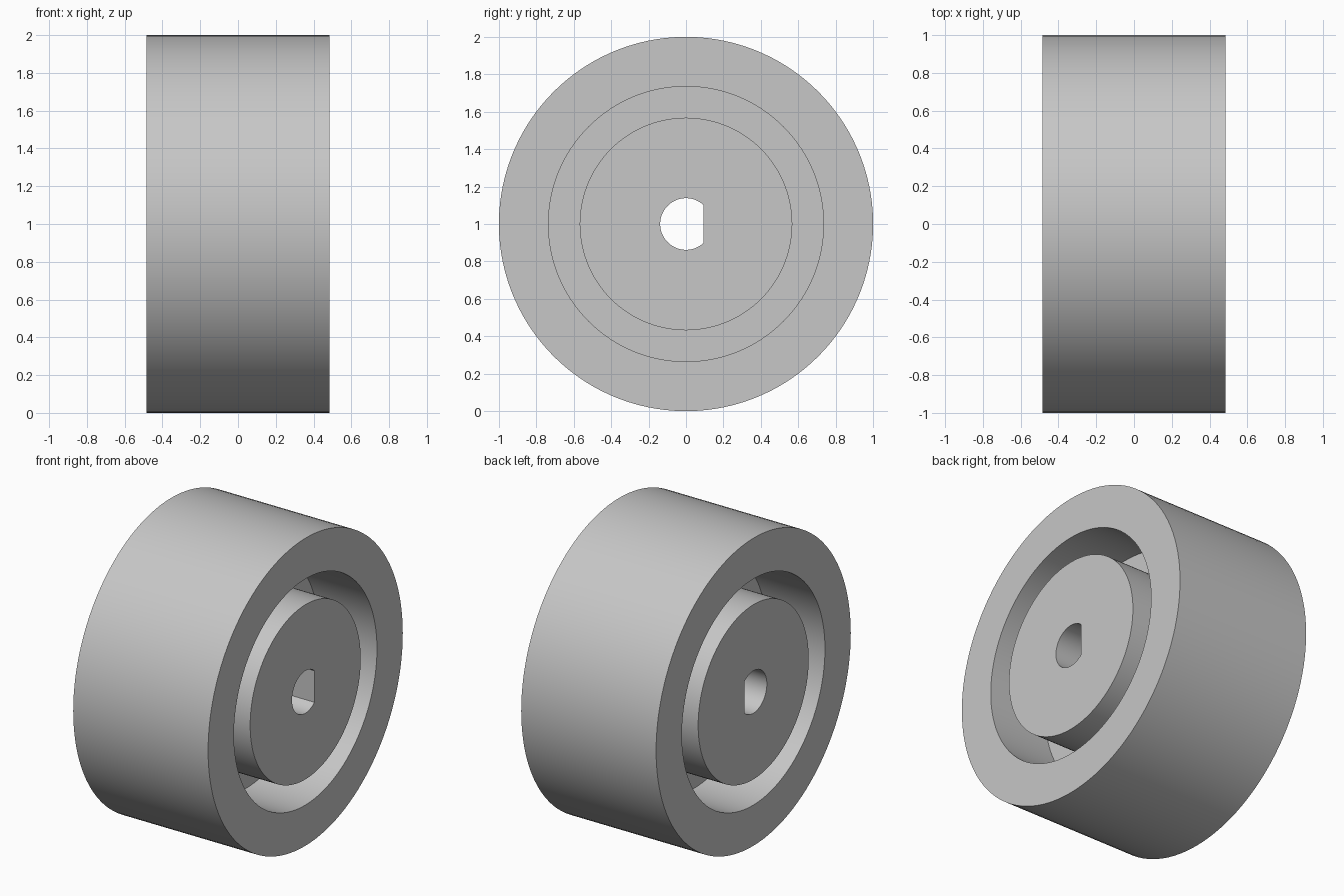
import bpy, bmesh, math

cube = bpy.data.objects.get("Cube")
if cube:
    bpy.data.objects.remove(cube, do_unlink=True)

SEGMENTS = 120
HALF_WIDTH, HALF_WEB = 0.485, 0.065
RIM_OUTER, RIM_INNER, HUB, BORE = 1.0, 0.735, 0.568, 0.138
FLAT = BORE * math.cos(math.radians(48))  # flat side of the D-shaped bore

grey = bpy.data.materials.new("light_grey")
grey.use_nodes = True
colour = (0.57, 0.57, 0.57, 1)
grey.diffuse_color = colour
grey.node_tree.nodes["Principled BSDF"].inputs["Base Color"].default_value = colour

# Half cross-section from the bore out to the tread, mirrored to the other side
half = [(HALF_WIDTH, BORE), (HALF_WIDTH, HUB), (HALF_WEB, HUB),
        (HALF_WEB, RIM_INNER), (HALF_WIDTH, RIM_INNER), (HALF_WIDTH, RIM_OUTER)]
profile = half + [(-x, r) for x, r in reversed(half)]

# Revolve the section about the x axis, clamping the bore to its flat
bm = bmesh.new()
rings = []
for x, r in profile:
    ring = []
    for i in range(SEGMENTS):
        a = math.tau * i / SEGMENTS
        y = r * math.cos(a)
        if r == BORE:
            y = min(y, FLAT)
        ring.append(bm.verts.new((x, y, r * math.sin(a))))
    rings.append(ring)
for k, ring in enumerate(rings):
    following = rings[(k + 1) % len(rings)]
    for i in range(SEGMENTS):
        j = (i + 1) % SEGMENTS
        bm.faces.new((ring[i], ring[j], following[j], following[i]))
bmesh.ops.recalc_face_normals(bm, faces=bm.faces)

# Wheel with rim, recessed web and hub
mesh = bpy.data.meshes.new("wheel")
bm.to_mesh(mesh)
bm.free()
mesh.materials.append(grey)
wheel = bpy.data.objects.new("wheel", mesh)
wheel.location.z = RIM_OUTER
bpy.context.collection.objects.link(wheel)

bpy.ops.object.select_all(action='DESELECT')
wheel.select_set(True)
bpy.context.view_layer.objects.active = wheel
bpy.ops.object.shade_smooth_by_angle(angle=math.radians(30))
